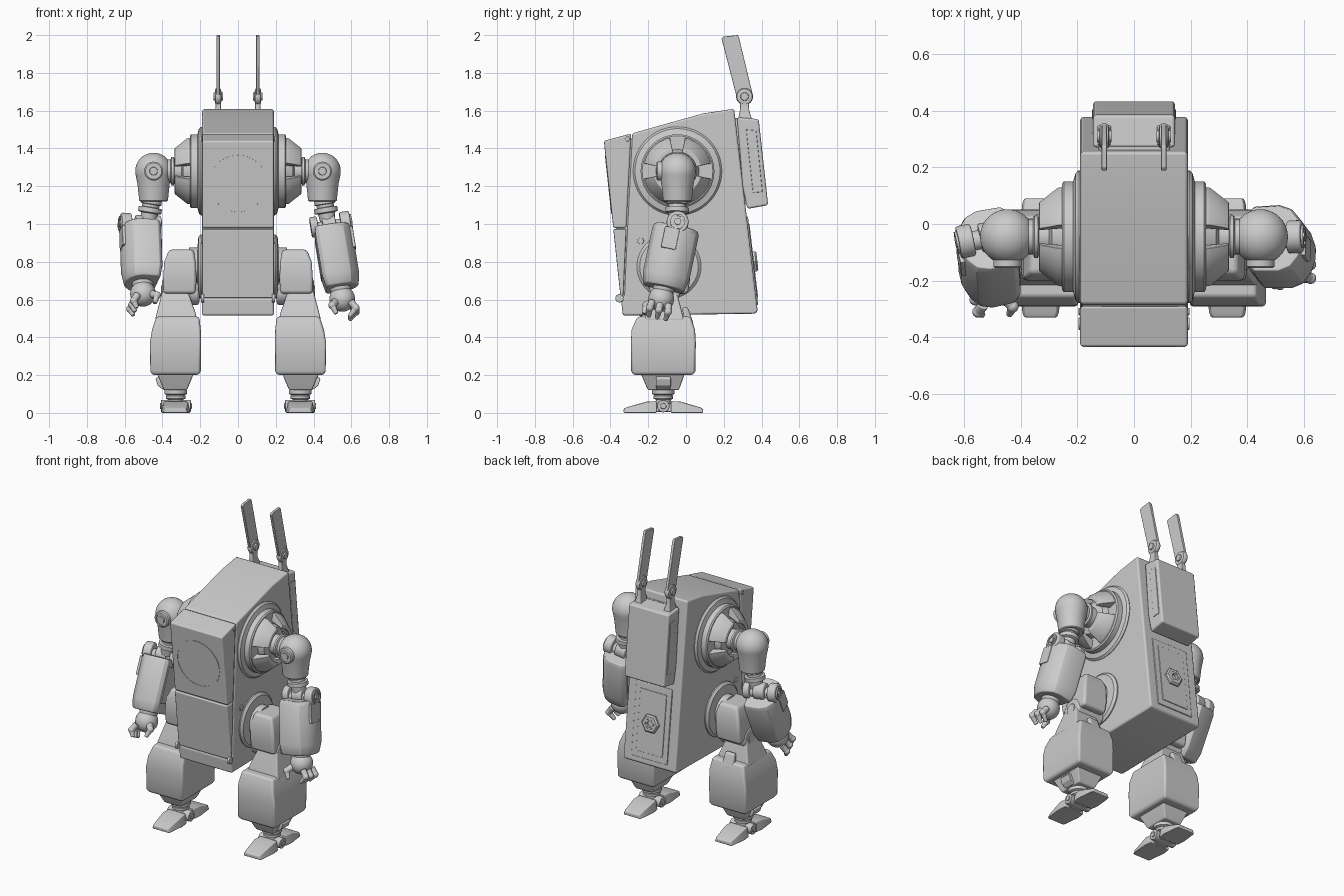
import bpy, bmesh
from math import sin, cos, pi, radians
from mathutils import Matrix, Vector

I = Matrix.Identity(4)


def loft(name, rings, bevel=0, M=I, seg=2):
    """Skin a list of equal-length point rings and cap both ends."""
    bm = bmesh.new()
    vs = [[bm.verts.new(M @ Vector(p)) for p in r] for r in rings]
    n = len(rings[0])
    for a, b in zip(vs, vs[1:]):
        for i in range(n):
            j = (i + 1) % n
            bm.faces.new((a[i], a[j], b[j], b[i]))
    bm.faces.new(vs[0])
    bm.faces.new(vs[-1])
    bmesh.ops.recalc_face_normals(bm, faces=bm.faces)
    me = bpy.data.meshes.new(name)
    bm.to_mesh(me)
    bm.free()
    ob = bpy.data.objects.new(name, me)
    bpy.context.collection.objects.link(ob)
    if bevel:
        m = ob.modifiers.new("bevel", 'BEVEL')
        m.width, m.segments = bevel, seg
        m.limit_method, m.angle_limit = 'ANGLE', radians(30)
        m.harden_normals = True
    return ob


def prism(name, prof, x0, x1, bevel=0, M=I):
    """Side profile of (y, z) points extruded along x."""
    return loft(name, [[(x, y, z) for y, z in prof] for x in (x0, x1)], bevel, M)


def block(name, levels, bevel=0, M=I):
    """Stack of rectangles (z, x0, x1, y0, y1)."""
    return loft(name, [[(a, c, z), (b, c, z), (b, d, z), (a, d, z)]
                       for z, a, b, c, d in levels], bevel, M)


def lathe(name, origin, axis, prof, M=I, seg=40, bevel=0):
    """Revolve (radius, height) points around an axis."""
    q = Vector(axis).to_track_quat('Z', 'Y')
    rings = [[Vector(origin) + q @ Vector((r * cos(2 * pi * i / seg), r * sin(2 * pi * i / seg), h))
              for i in range(seg)] for r, h in prof]
    return loft(name, rings, bevel, M)


def rod(name, a, b, r0, r1=None, M=I, seg=32, bevel=0.004):
    d = Vector(b) - Vector(a)
    return lathe(name, a, d, [(r0, 0), (r0 if r1 is None else r1, d.length)], M, seg, bevel)


def ball(name, c, r, M=I):
    return lathe(name, c, (0, 0, 1), [(max(r * sin(t * pi / 20), .001), -r * cos(t * pi / 20))
                                      for t in range(21)], M)


# Torso: main shell, core behind the seams, two front plates
prism("torso_shell", [(-.285, 1.48), (.09, 1.585), (.255, 1.61), (.38, .535), (.36, .525),
                      (-.335, .515), (-.343, .6), (-.327, .62), (-.311, .975)], -.19, .19, .012)
prism("torso_core", [(-.42, 1.43), (0, 1.5), (0, .6), (-.33, .6)], -.182, .182)
prism("front_plate_upper", [(-.435, 1.44), (-.29, 1.479), (-.316, .979), (-.385, .979)], -.19, .19, .01)
prism("front_plate_lower", [(-.385, .973), (-.316, .973), (-.332, .622), (-.346, .605)], -.19, .19, .007)
lathe("front_hatch_ring", (0, -.41, 1.21), (0, -.994, -.108),
      [(.155, -.01), (.155, .003), (.147, .003), (.147, .001)], seg=64)

# Rear panel with hexagonal port
prism("rear_panel", [(.31, 1.04), (.328, 1.04), (.382, .57), (.36, .57)], -.13, .13, .005)
prism("rear_panel_inset", [(.31, 1.0), (.336, 1.0), (.382, .61), (.36, .61)], -.095, .095, .003)
lathe("rear_hex_port", (0, .35, .80), (0, .994, .11),
      [(.062, 0), (.062, .02), (.052, .028), (.034, .028), (.034, .01)], seg=6)
lathe("rear_port_ring", (0, .35, .80), (0, .994, .11),
      [(.03, 0), (.03, .027), (.02, .027), (.02, .012)])

# Backpack
prism("backpack", [(.27, 1.565), (.385, 1.555), (.435, 1.1), (.325, 1.08), (.30, 1.2)], -.145, .145, .012)
prism("backpack_side_panel", [(.318, 1.5), (.372, 1.495), (.405, 1.17), (.355, 1.165)], -.149, .149, .003)
prism("backpack_top_strip", [(.24, 1.56), (.3, 1.56), (.35, 1.12), (.3, 1.1)], -.125, .125, .005)

for s, side in ((1, "right"), (-1, "left")):
    S = Matrix.Diagonal((s, 1, 1, 1))

    def n(part):
        return side + "_" + part

    # Antenna blade on a pivot
    block(n("antenna_mount"), [(1.55, .08, .13, .275, .35), (1.6, .09, .12, .285, .335),
                               (1.66, .092, .118, .288, .33)], .004, S)
    prism(n("antenna_blade"), [(.188, 1.982), (.2, 1.992), (.272, 2.0), (.28, 1.99),
                               (.352, 1.69), (.335, 1.64), (.29, 1.64), (.266, 1.68)], .096, .114, .003, S)
    lathe(n("antenna_pivot"), (.08, .31, 1.675), (1, 0, 0),
          [(.02, 0), (.022, .008), (.04, .01), (.045, .018), (.045, .032), (.04, .04), (.022, .042), (.02, .05)], S)

    # Side fasteners
    for i, (y, z, r) in enumerate(((-.31, 1.45, .013), (-.24, .91, .017), (-.352, .607, .022))):
        rod(n("bolt_%d" % i), (.18, y, z), (.196, y, z), r, M=S, seg=20, bevel=.002)

    # Shoulder socket: stepped disc, four claw segments, joint
    lathe(n("shoulder_disc"), (0, -.045, 1.28), (1, 0, 0),
          [(.225, .17), (.235, .195), (.225, .207), (.205, .212), (.195, .215), (.195, .248),
           (.187, .255), (.11, .255)], S, 64)
    for k in range(4):
        rings = []
        for t in range(11):
            a = radians(45 + 90 * k - 32 + 6.4 * t)
            rings.append([(x, -.045 + r * cos(a), 1.28 + r * sin(a)) for r, x in
                          ((.13, .25), (.182, .25), (.178, .27), (.125, .335), (.1, .335))])
        loft(n("shoulder_claw_%d" % k), rings, .003, S)
    lathe(n("shoulder_joint"), (0, -.045, 1.28), (1, 0, 0),
          [(.12, .24), (.1, .29), (.062, .3), (.062, .335), (.075, .34), (.075, .352), (.062, .357), (.062, .39)], S)

    # Upper arm: ball flowing into a short sleeve, front cap
    arc = [(max(.097 * sin(radians(a)), .001), .097 * cos(radians(a))) for a in range(0, 106, 7)]
    lathe(n("upper_arm"), (.447, -.045, 1.28), (0, 0, 1),
          arc + [(.085, -.07), (.076, -.155), (.07, -.16), (.05, -.16)], S)
    lathe(n("upper_arm_cap"), (.447, -.12, 1.28), (0, -1, 0),
          [(.05, 0), (.05, .03), (.043, .036), (.034, .036), (.034, .03), (.022, .03), (.02, .036)], S)
    lathe(n("elbow_neck"), (.455, -.045, 1.14), (.16, -.03, -1),
          [(.055, 0), (.055, .035), (.046, .038), (.046, .052), (.062, .055), (.062, .08), (.045, .085), (.04, .13)], S)

    # Forearm pose: the two arms hang differently
    if s > 0:
        P = Matrix.Translation((.49, -.05, .985)) @ Matrix.Rotation(radians(-12), 4, 'X') \
            @ Matrix.Rotation(radians(-9), 4, 'Y')
    else:
        P = Matrix.Translation((-.515, -.05, .985)) @ Matrix.Rotation(radians(13), 4, 'Z') \
            @ Matrix.Rotation(radians(-26), 4, 'X') @ Matrix.Rotation(radians(4), 4, 'Y')
    P = P @ S

    # Elbow knuckles
    rod(n("elbow_axle"), (-.1, 0, 0), (.1, 0, 0), .035, M=P)
    for i, (a, b, r) in enumerate(((-.105, -.065, .055), (-.04, .03, .052), (.055, .108, .058))):
        rod(n("elbow_knuckle_%d" % i), (a, 0, .012), (b, 0, .012), r, M=P, bevel=.008)
    lathe(n("elbow_cap"), (.1, 0, .012), (1, 0, 0), [(.04, 0), (.04, .016), (.03, .016), (.03, .01),
                                                     (.018, .01), (.018, .018)], P)

    # Forearm: flat inside, rounded outside
    D = [(-.088, -.105), (-.07, -.122), (.02, -.125), (.065, -.108), (.095, -.07), (.11, -.025),
         (.11, .025), (.095, .07), (.065, .108), (.02, .125), (-.07, .122), (-.088, .105)]
    lv = ((-.005, .93), (-.03, 1), (-.27, 1), (-.325, .9), (-.335, .84))
    loft(n("forearm"), [[(x * k, y * k, z) for x, y in D] for z, k in lv], .005, P)
    prism(n("forearm_hatch"), [(-.06, -.025), (.02, -.025), (.02, -.14), (-.06, -.14)], .08, .114, .004, P)
    block(n("forearm_inner_plate"), [(-.27, -.093, -.08, -.08, .08), (-.05, -.093, -.08, -.09, .09)], .003, P)

    # Hand: ball palm, three two-joint fingers and a thumb
    rod(n("wrist"), (0, 0, -.32), (0, 0, -.365), .06, .05, P)
    ball(n("palm"), (0, 0, -.395), .068, P)
    curl = .03 if s > 0 else .005
    for i, y in enumerate((-.045, 0, .045)):
        pts = [(.04, y, -.425), (.062, y * 1.1, -.465), (.05 - curl, y, -.505)]
        rod(n("finger_base_%d" % i), pts[0], pts[1], .02, .018, P, 12)
        rod(n("finger_tip_%d" % i), pts[1], pts[2], .018, .011, P, 12)
        ball(n("finger_joint_%d" % i), pts[1], .02, P)
    pts = [(-.035, -.035, -.41), (-.06, -.07, -.435), (-.045, -.075, -.485)]
    rod(n("thumb_base"), pts[0], pts[1], .022, .019, P, 12)
    rod(n("thumb_tip"), pts[1], pts[2], .018, .011, P, 12)
    ball(n("thumb_joint"), pts[1], .021, P)

    # Hip
    lathe(n("hip_disc"), (0, -.09, .775), (1, 0, 0),
          [(.17, .18), (.17, .197), (.155, .21), (.12, .213), (.1, .215), (.1, .26)], S, 56)
    block(n("hip_block"), [(.63, .225, .395, -.19, .01), (.7, .22, .397, -.2, .02),
                           (.8, .222, .39, -.2, .02), (.865, .235, .365, -.175, -.005)], .018, S)
    rod(n("hip_hinge"), (.205, -.1, .64), (.402, -.1, .64), .07, M=S, bevel=.015)
    rod(n("hip_hinge_pin"), (.198, -.1, .64), (.408, -.1, .64), .035, M=S)

    # Leg: neck, armoured lower leg, ankle
    block(n("knee_neck"), [(.49, .215, .44, -.22, -.01), (.53, .225, .43, -.21, -.02),
                           (.645, .265, .4, -.17, -.05)], .01, S)
    block(n("lower_leg"), [(.2, .208, .455, -.278, .038), (.222, .197, .464, -.29, .05),
                           (.37, .196, .467, -.292, .052), (.44, .197, .455, -.288, .048),
                           (.51, .205, .432, -.258, .025)], .014, S)
    block(n("knee_guard"), [(.47, .28, .36, -.01, .04), (.56, .285, .355, -.02, .01)], .012, S)
    block(n("shin_taper"), [(.12, .272, .392, -.2, -.04), (.14, .262, .4, -.21, -.03),
                            (.205, .235, .428, -.238, -.008)], .008, S)
    block(n("shin_spur"), [(.125, .385, .4, -.155, -.085), (.145, .38, .425, -.16, -.08),
                           (.18, .4, .437, -.16, -.08), (.195, .4, .42, -.155, -.085)], .004, S)
    lathe(n("ankle"), (.33, -.12, .04), (0, 0, 1),
          [(.04, 0), (.04, .03), (.052, .035), (.052, .05), (.045, .055), (.06, .06), (.06, .08), (.055, .085)], S)

    # Foot: toe and heel plates on a hinge
    rod(n("foot_hinge"), (.25, -.12, .036), (.408, -.12, .036), .033, M=S)
    rod(n("foot_hinge_pin"), (.244, -.12, .036), (.414, -.12, .036), .016, M=S)
    for part, y0, d in (("toe", -.33, 1), ("heel", .09, -1)):
        L = .175 if d > 0 else .17
        loft(n(part), [[(.33 - w, y0 + d * f * L, 0), (.33 + w, y0 + d * f * L, 0),
                        (.33 + w * .85, y0 + d * f * L, h), (.33 - w * .85, y0 + d * f * L, h)]
                       for f, w, h in ((0, .06, .022), (.1, .066, .03), (.7, .077, .06), (1, .07, .062))],
             .005, S)
    block(n("foot_core"), [(.006, .285, .375, -.18, -.06), (.05, .295, .365, -.17, -.07)], .004, S)

# Smooth shading with crisp edges
bpy.ops.object.select_all(action='SELECT')
bpy.context.view_layer.objects.active = bpy.context.selected_objects[0]
bpy.ops.object.shade_smooth_by_angle(angle=radians(32))
